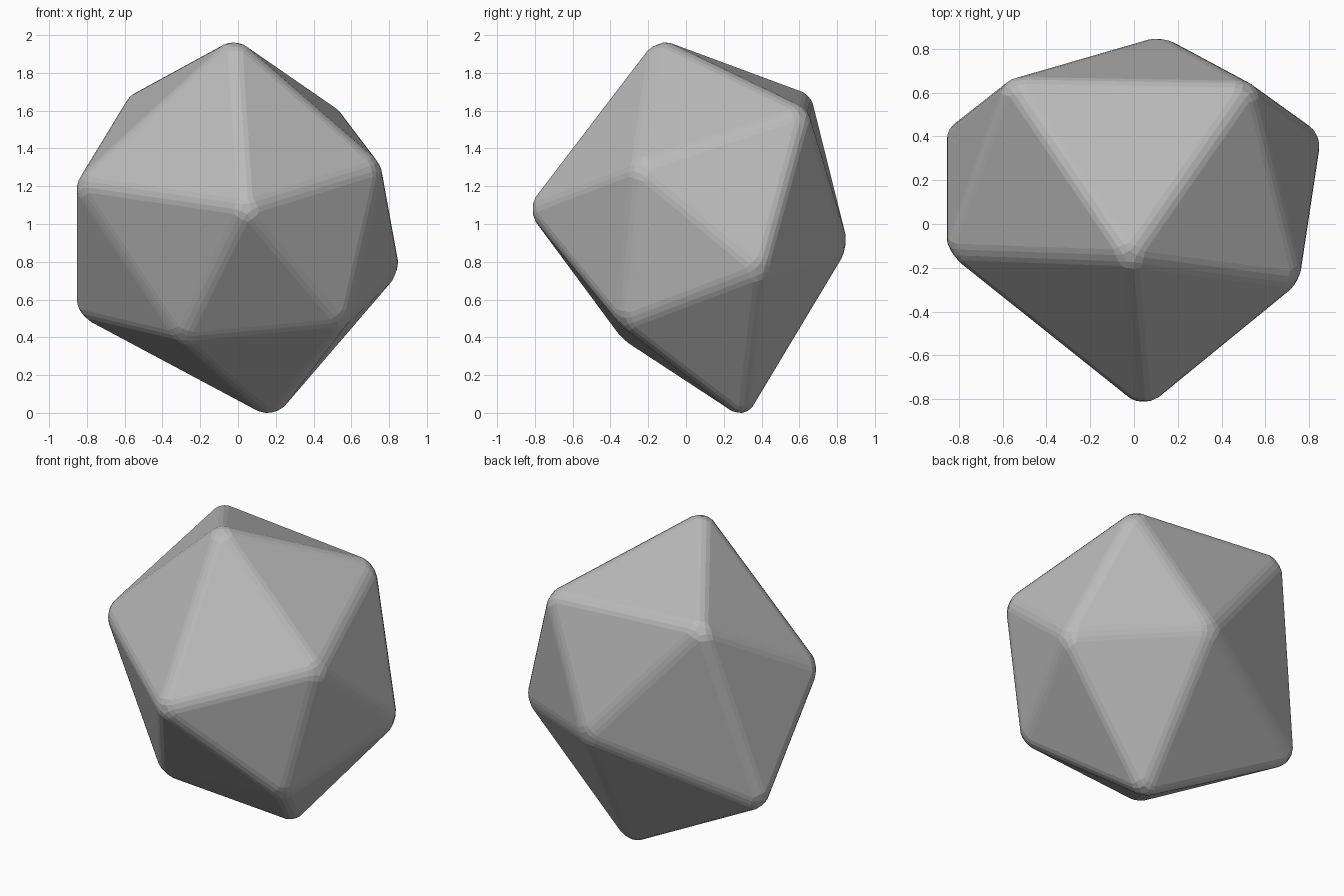
import bpy, bmesh
from mathutils import Vector

cube = bpy.data.objects.get("Cube")
if cube:
    bpy.data.objects.remove(cube, do_unlink=True)

# Single plain stone colour
stone = bpy.data.materials.new("stone_grey")
stone.use_nodes = True
colour = (0.5, 0.5, 0.5, 1)
stone.diffuse_color = colour
stone.node_tree.nodes["Principled BSDF"].inputs["Base Color"].default_value = colour

# Twelve corners of an uneven twenty-sided rock
corners = [
    (-.02, -.16, 2), (.04, -.84, 1.11), (-.85, -.13, 1.24), (.75, -.26, 1.33),
    (.53, .63, 1.62), (-.57, .65, 1.70), (.85, .40, .78), (-.85, .43, .55),
    (-.30, -.33, .42), (.56, -.34, .50), (.18, .31, 0), (.12, .85, .90),
]
centre = Vector((0, 0, 1))
bm = bmesh.new()
for c in corners:
    bm.verts.new(centre + (Vector(c) - centre) * 1.017)
bmesh.ops.convex_hull(bm, input=bm.verts[:])

# Worn, rounded edges
bmesh.ops.bevel(bm, geom=bm.edges[:], offset=.045, offset_type='OFFSET',
                segments=3, profile=.5, affect='EDGES', clamp_overlap=True)
bmesh.ops.recalc_face_normals(bm, faces=bm.faces[:])

# Rest on the ground
low = min(v.co.z for v in bm.verts)
bmesh.ops.translate(bm, verts=bm.verts[:], vec=(0, 0, -low))

mesh = bpy.data.meshes.new("rock")
bm.to_mesh(mesh)
bm.free()
mesh.materials.append(stone)
rock = bpy.data.objects.new("rock", mesh)
bpy.context.collection.objects.link(rock)
